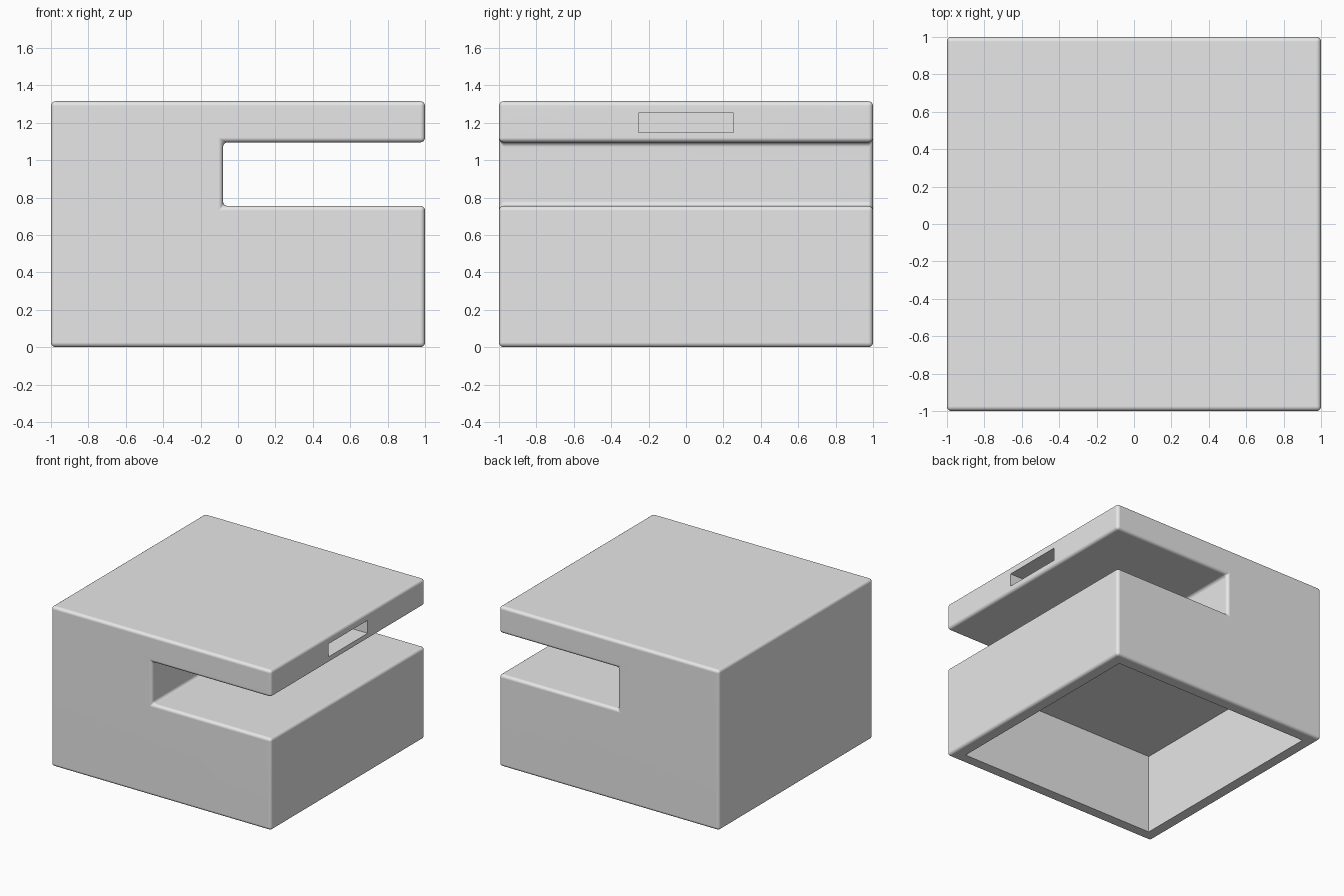
import bpy
import bmesh
import math

if "Cube" in bpy.data.objects:
    bpy.data.objects.remove(bpy.data.objects["Cube"])

HALF = 1.0      # half width and half depth
TOP = 1.315     # overall height
WALL = 0.1      # shell thickness around the open base

grey = bpy.data.materials.new("light grey")
grey.use_nodes = True
grey.diffuse_color = (0.8, 0.8, 0.8, 1)
grey.node_tree.nodes["Principled BSDF"].inputs["Base Color"].default_value = (0.8, 0.8, 0.8, 1)


def add_object(name, bm):
    mesh = bpy.data.meshes.new(name)
    bmesh.ops.recalc_face_normals(bm, faces=bm.faces[:])
    bm.to_mesh(mesh)
    bm.free()
    mesh.materials.append(grey)
    obj = bpy.data.objects.new(name, mesh)
    bpy.context.collection.objects.link(obj)
    return obj


def extrude_profile(name, points, depth):
    """Extrude an x-z outline along y, centred on y = 0."""
    bm = bmesh.new()
    face = bm.faces.new([bm.verts.new((x, -depth / 2, z)) for x, z in points])
    result = bmesh.ops.extrude_face_region(bm, geom=[face])
    verts = [g for g in result["geom"] if isinstance(g, bmesh.types.BMVert)]
    bmesh.ops.translate(bm, verts=verts, vec=(0, depth, 0))
    return add_object(name, bm)


def rectangle(x0, x1, z0, z1):
    return [(x0, z0), (x1, z0), (x1, z1), (x0, z1)]


# Body: a block with a deep notch under the overhanging top
notch_x, notch_low, notch_high = -0.08, 0.755, 1.095
outline = [(-HALF, 0), (HALF, 0), (HALF, notch_low), (notch_x, notch_low),
           (notch_x, notch_high), (HALF, notch_high), (HALF, TOP), (-HALF, TOP)]
body = extrude_profile("body", outline, 2 * HALF)

bevel = body.modifiers.new("rounded edges", "BEVEL")
bevel.width = 0.025
bevel.segments = 4
bevel.limit_method = "ANGLE"

# Cutters: the open base and the slot in the end of the overhang
inner = HALF - WALL
cutters = [
    extrude_profile("base_cavity_cutter",
                    rectangle(-inner, inner, -0.2, notch_low - WALL), 2 * inner),
    extrude_profile("slot_cutter", rectangle(0.5, 1.2, 1.147, 1.253), 0.51),
]
for cutter in cutters:
    cutter.hide_render = True
    cut = body.modifiers.new(cutter.name, "BOOLEAN")
    cut.operation = "DIFFERENCE"
    cut.solver = "EXACT"
    cut.object = cutter

# Apply the cuts, then smooth the rounded edges only
bpy.ops.object.select_all(action="DESELECT")
body.select_set(True)
bpy.context.view_layer.objects.active = body
for name in [m.name for m in body.modifiers]:
    bpy.ops.object.modifier_apply(modifier=name)
for cutter in cutters:
    bpy.data.objects.remove(cutter)
bpy.ops.object.shade_smooth_by_angle(angle=math.radians(35))
weighted = body.modifiers.new("flat large faces", "WEIGHTED_NORMAL")
weighted.keep_sharp = True
